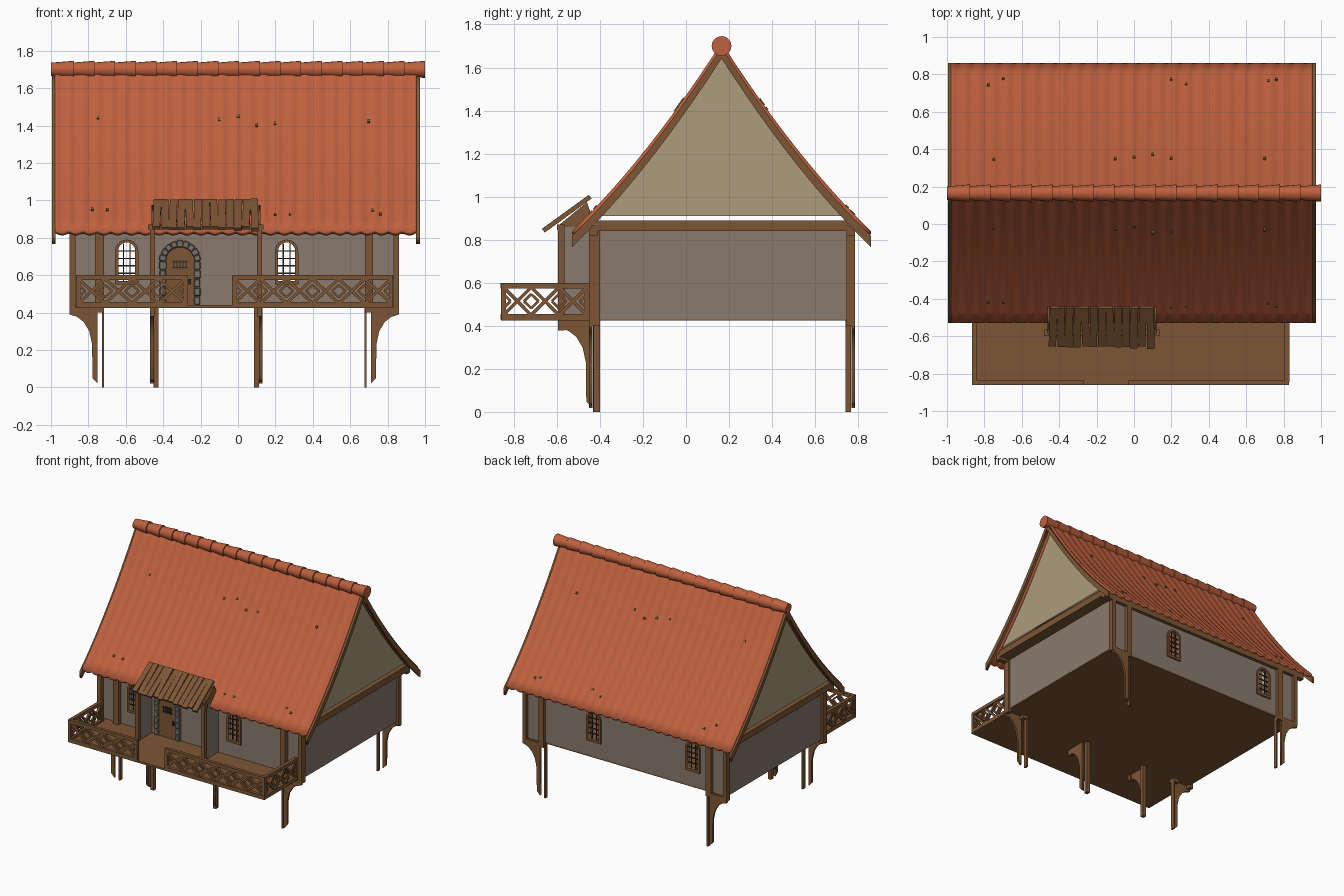
import bpy, bmesh, math, random
from mathutils import Matrix, Vector

if "Cube" in bpy.data.objects:
    bpy.data.objects.remove(bpy.data.objects["Cube"])

random.seed(4)

def material(name, r, g, b):
    m = bpy.data.materials.new(name)
    lin = [((c / 255 + 0.055) / 1.055) ** 2.4 for c in (r, g, b)]
    m.diffuse_color = (*lin, 1)
    m.use_nodes = True
    m.node_tree.nodes["Principled BSDF"].inputs["Base Color"].default_value = m.diffuse_color
    return m

TILE = material("roof tile", 190, 96, 62)
WOOD = material("wood", 125, 86, 53)
PLASTER = material("wall plaster", 138, 123, 110)
GABLE = material("gable plaster", 172, 156, 125)
STONE = material("stone", 118, 112, 102)
IRON = material("dark iron", 50, 44, 40)
MOSS = material("moss", 118, 108, 45)

def add_object(name, mesh, mat, smooth=False):
    mesh.materials.clear()
    mesh.materials.append(mat)
    ob = bpy.data.objects.new(name, mesh)
    bpy.context.collection.objects.link(ob)
    if smooth:
        bpy.ops.object.select_all(action='DESELECT')
        ob.select_set(True)
        bpy.context.view_layer.objects.active = ob
        bpy.ops.object.shade_smooth_by_angle(angle=math.radians(40))
    return ob

def finish(bm, name, mat, smooth=False):
    me = bpy.data.meshes.new(name)
    bm.to_mesh(me)
    bm.free()
    return add_object(name, me, mat, smooth)

def box(bm, x0, x1, y0, y1, z0, z1):
    m = Matrix.Translation(((x0 + x1) / 2, (y0 + y1) / 2, (z0 + z1) / 2))
    bmesh.ops.create_cube(bm, size=1, matrix=m @ Matrix.Diagonal((x1 - x0, y1 - y0, z1 - z0, 1)))

def bar(bm, a, b, w, d=None):
    a, b = Vector(a), Vector(b)
    rot = (b - a).to_track_quat('Z', 'Y').to_matrix().to_4x4()
    m = Matrix.Translation((a + b) / 2) @ rot
    bmesh.ops.create_cube(bm, size=1, matrix=m @ Matrix.Diagonal((w, d or w, (b - a).length, 1)))

AXES = {'y': Matrix(((1, 0, 0, 0), (0, 0, -1, 0), (0, 1, 0, 0), (0, 0, 0, 1))),
        'x': Matrix(((0, 0, 1, 0), (1, 0, 0, 0), (0, 1, 0, 0), (0, 0, 0, 1)))}

def plate(name, loops, thick, axis, pos, mat):
    """Flat panel from outlines (inner outlines become holes), facing along an axis."""
    cu = bpy.data.curves.new(name, 'CURVE')
    cu.dimensions, cu.fill_mode, cu.extrude = '2D', 'BOTH', thick / 2
    for loop in loops:
        sp = cu.splines.new('POLY')
        sp.points.add(len(loop) - 1)
        for p, (u, v) in zip(sp.points, loop):
            p.co = (u, v, 0, 1)
        sp.use_cyclic_u = True
    tmp = bpy.data.objects.new("tmp", cu)
    bpy.context.collection.objects.link(tmp)
    dg = bpy.context.evaluated_depsgraph_get()
    me = bpy.data.meshes.new_from_object(tmp.evaluated_get(dg))
    bpy.data.objects.remove(tmp)
    me.name = name
    off = (pos, 0, 0) if axis == 'x' else (0, pos, 0)
    me.transform(Matrix.Translation(off) @ AXES[axis])
    return add_object(name, me, mat)

def rect(u0, u1, v0, v1):
    return [(u0, v0), (u1, v0), (u1, v1), (u0, v1)]

def arch(cx, w, z0, z1, n=12):
    r = w / 2
    return [(cx - r, z0), (cx + r, z0)] + [
        (cx + r * math.cos(math.pi * i / n), z1 - r + r * math.sin(math.pi * i / n)) for i in range(n + 1)]

# Roof section: height by distance from the ridge
RIDGE_Y, HALF = 0.165, 0.695
def height(d):
    d = abs(d)
    return 1.71 - 1.56 * d + 0.43 * d * d

ds = [HALF * i / 12 for i in range(-12, 13)]

# Tiled roof surface with shallow ribs
bm = bmesh.new()
nx, x0, x1 = 182, -0.977, 0.953
grid = [[bm.verts.new((x0 + (x1 - x0) * i / nx, RIDGE_Y + d,
                       height(d) + 0.006 * math.cos(2 * math.pi * i / 7))) for d in ds] for i in range(nx + 1)]
for i in range(nx):
    for j in range(len(ds) - 1):
        bm.faces.new((grid[i][j], grid[i + 1][j], grid[i + 1][j + 1], grid[i][j + 1]))
roof = finish(bm, "tiled_roof", TILE, True)
sol = roof.modifiers.new("thickness", 'SOLIDIFY')
sol.thickness, sol.offset = 0.022, -1

# Overlapping ridge tiles
bm = bmesh.new()
for i in range(18):
    xa = -1 + i * 0.1105
    m = Matrix.Translation((xa + 0.061, RIDGE_Y, 1.70)) @ Matrix.Rotation(math.pi / 2, 4, 'Y')
    bmesh.ops.create_cone(bm, cap_ends=True, segments=16, radius1=0.036, radius2=0.046, depth=0.122, matrix=m)
finish(bm, "ridge_tiles", TILE, True)

# Moss patches on both slopes
bm = bmesh.new()
for d0, xs in ((0.19, (-0.75, -0.1, 0.0, 0.1, 0.2, 0.7)), (0.59, (-0.78, -0.7, 0.2, 0.28, 0.72, 0.76))):
    for x in xs:
        for s in (-1, 1):
            d = d0 + random.uniform(-0.02, 0.02)
            pts = [(x, RIDGE_Y + s * e, height(e) + 0.003) for e in (d, d + 0.01)]
            bar(bm, *pts, 0.014)
finish(bm, "moss", MOSS)

# Bargeboards, gables and gable beams at both ends
board = [(RIDGE_Y + d, height(d) - 0.015) for d in ds] + [(RIDGE_Y + d, height(d) - 0.068) for d in reversed(ds)]
tri = [(RIDGE_Y + d, height(d) - 0.06) for d in [0.56 * i / 8 for i in range(-8, 9)]]
for side, xb, xg in (("left", -0.985, -0.945), ("right", 0.962, 0.92)):
    plate("bargeboard_" + side, [board], 0.02, 'x', xb, WOOD)
    plate("gable_" + side, [tri], 0.015, 'x', xg, GABLE)
bm = bmesh.new()
for xa, xb in ((-0.96, -0.87), (0.83, 0.935)):
    box(bm, xa, xb, -0.42, 0.75, 0.84, 0.89)
for ya, yb in ((-0.45, -0.41), (0.745, 0.785)):
    box(bm, -0.96, 0.935, ya, yb, 0.82, 0.87)
finish(bm, "top_beams", WOOD)

# Walls with arched window openings
WINDOWS = (-0.595, 0.26)
holes = [arch(c, 0.09, 0.57, 0.775) for c in WINDOWS]
plate("front_wall", [rect(-0.88, 0.845, 0.43, 0.88)] + holes, 0.02, 'y', -0.405, PLASTER)
plate("back_wall", [rect(-0.88, 0.845, 0.43, 0.88)] + holes, 0.02, 'y', 0.75, PLASTER)
for side, x in (("left", -0.875), ("right", 0.84)):
    plate("side_wall_" + side, [rect(-0.41, 0.75, 0.43, 0.86)], 0.015, 'x', x, PLASTER)

# Window frames and glazing bars
for side, y in (("front", -0.412), ("back", 0.757)):
    bm = bmesh.new()
    for c in WINDOWS:
        plate("window_frame_" + side, [arch(c, 0.125, 0.55, 0.79), arch(c, 0.09, 0.57, 0.775)], 0.03, 'y', y, WOOD)
        for k in (-1, 1):
            box(bm, c + k * 0.018 - 0.003, c + k * 0.018 + 0.003, y - 0.004, y + 0.004, 0.57, 0.768)
        for z in (0.61, 0.65, 0.69, 0.73):
            box(bm, c - 0.045, c + 0.045, y - 0.004, y + 0.004, z - 0.003, z + 0.003)
    finish(bm, "window_bars_" + side, IRON)

# Floor and deck in one slab
bm = bmesh.new()
box(bm, -0.865, 0.83, -0.86, -0.41, 0.425, 0.44)
box(bm, -0.88, 0.845, -0.42, 0.76, 0.425, 0.44)
finish(bm, "floor_and_deck", WOOD)

# Wall posts and legs
bm = bmesh.new()
for y0, y1, l0, l1 in ((-0.45, -0.40, -0.43, -0.40), (0.745, 0.785, 0.74, 0.767)):
    for xa, xb in ((-0.90, -0.868), (0.832, 0.862), (-0.765, -0.717), (0.678, 0.722)):
        box(bm, xa, xb, y0, y1, 0.40, 0.86)
    for x in (-0.722, 0.682):
        box(bm, x - 0.006, x + 0.006, l0, l1, 0, 0.43)
for xa, xb in ((-0.452, -0.425), (0.085, 0.112)):
    box(bm, xa, xb, -0.432, -0.402, 0, 0.43)
finish(bm, "posts_and_legs", WOOD)

# Curved braces under the overhangs
BRACE = [(0, 0.43), (0.15, 0.43), (0.15, 0.39), (0.11, 0.377), (0.075, 0.35), (0.045, 0.30),
         (0.03, 0.23), (0.028, 0.05), (0, 0.02)]
for y in (-0.443, 0.776):
    plate("corner_brace_left", [[(-0.75 - s, z) for s, z in BRACE]], 0.016, 'y', y, WOOD)
    plate("corner_brace_right", [[(0.71 + s, z) for s, z in BRACE]], 0.016, 'y', y, WOOD)
for x in (-0.46, 0.121):
    plate("porch_brace", [[(-0.435 - s, z) for s, z in BRACE]], 0.02, 'x', x, WOOD)

# Porch: side walls, posts, beam and plank canopy
bm = bmesh.new()
for x in (-0.457, 0.115):
    plate("porch_side_wall", [rect(-0.58, -0.41, 0.43, 0.86)], 0.012, 'x', x, PLASTER)
    plate("porch_side_gable", [[(-0.60, 0.86), (-0.42, 0.86), (-0.46, 0.975)]], 0.012, 'x', x, WOOD)
    box(bm, x - 0.014, x + 0.014, -0.595, -0.565, 0.38, 0.87)
box(bm, -0.48, 0.135, -0.60, -0.565, 0.845, 0.872)
finish(bm, "porch_frame", WOOD)
bm = bmesh.new()
n = 13
for i in range(n):
    x = -0.455 + 0.565 * (i + 0.5) / n
    e, t = random.uniform(-0.008, 0.008), random.uniform(-0.004, 0.004)
    bar(bm, (x + t, -0.655 + e, 0.848 + e * 0.7), (x - t, -0.445, 1.0), 0.04, 0.014 + abs(e))
finish(bm, "porch_canopy_planks", WOOD)

# Door with grille and iron fittings
DX = -0.31
plate("door", [arch(DX, 0.155, 0.43, 0.75)], 0.02, 'y', -0.415, WOOD)
bm = bmesh.new()
for k in (-2, -1, 0, 1, 2):
    box(bm, DX + k * 0.016 - 0.003, DX + k * 0.016 + 0.003, -0.431, -0.425, 0.63, 0.68)
for z in (0.64, 0.67):
    box(bm, DX - 0.042, DX + 0.042, -0.432, -0.424, z - 0.003, z + 0.003)
box(bm, DX + 0.045, DX + 0.06, -0.435, -0.42, 0.55, 0.58)
finish(bm, "door_ironwork", IRON)

# Stone door surround
bm = bmesh.new()
for k in (-1, 1):
    for i in range(5):
        w = 0.018 + random.uniform(-0.003, 0.002)
        c, z = DX + k * 0.092, 0.44 + i * 0.047
        box(bm, c - w, c + w, -0.437, -0.40, z + 0.002, z + 0.045)
for i in range(9):
    a = math.pi * (i + 0.5) / 9
    m = Matrix.Translation((DX + 0.093 * math.cos(a), -0.419, 0.675 + 0.093 * math.sin(a)))
    m = m @ Matrix.Rotation(-a, 4, 'Y') @ Matrix.Diagonal((random.uniform(0.032, 0.04), 0.038, 0.033, 1))
    bmesh.ops.create_cube(bm, size=1, matrix=m)
bmesh.ops.bevel(bm, geom=bm.edges[:], offset=0.004, segments=1, affect='EDGES')
finish(bm, "door_stones", STONE)

# Deck railing: rails, end posts, crosses and nested chevrons
def railing(name, a, b):
    a, b = Vector(a), Vector(b)
    bm = bmesh.new()
    P = lambda t, z: (*(a + (b - a) * t), z)
    for z in (0.443, 0.587):
        bar(bm, P(0, z), P(1, z), 0.025)
    for t in (0, 1):
        bar(bm, P(t, 0.43), P(t, 0.6), 0.024)
    n = max(1, round((b - a).length / 0.14))
    for i in range(n):
        f = lambda u: (i + u) / n
        bar(bm, P(f(0), 0.45), P(f(1), 0.58), 0.016)
        bar(bm, P(f(0), 0.58), P(f(1), 0.45), 0.016)
        for u0, u1 in ((0.0, 0.26), (1.0, 0.74)):
            for z in (0.482, 0.548):
                bar(bm, P(f(u0), z), P(f(u1), 0.515), 0.012)
    finish(bm, name, WOOD)

railing("railing_front_left", (-0.853, -0.848), (-0.28, -0.848))
railing("railing_front_right", (-0.02, -0.848), (0.818, -0.848))
railing("railing_left", (-0.853, -0.848), (-0.853, -0.46))
railing("railing_right", (0.818, -0.848), (0.818, -0.46))
